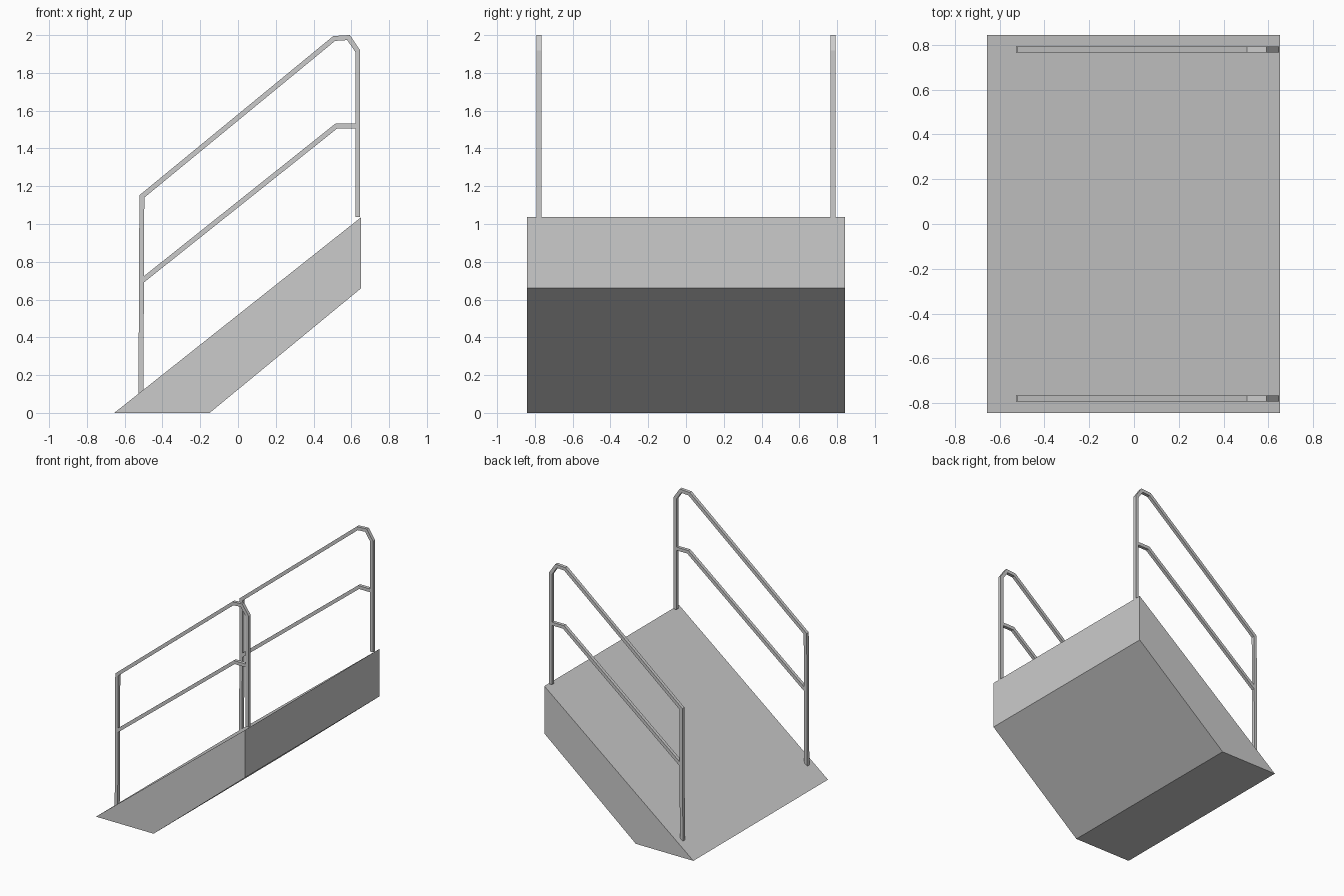
import bpy
import bmesh
from mathutils import Vector

cube = bpy.data.objects.get("Cube")
if cube:
    bpy.data.objects.remove(cube, do_unlink=True)

grey = bpy.data.materials.new("plain grey")
grey.use_nodes = True
grey.diffuse_color = (0.6, 0.6, 0.6, 1)
grey.node_tree.nodes["Principled BSDF"].inputs["Base Color"].default_value = (0.6, 0.6, 0.6, 1)


def prism(name, outline, y, depth):
    """Extrude an x-z outline along y, centred on y."""
    bm = bmesh.new()
    face = bm.faces.new([bm.verts.new((x, y - depth / 2, z)) for x, z in outline])
    ext = bmesh.ops.extrude_face_region(bm, geom=[face])
    moved = [v for v in ext["geom"] if isinstance(v, bmesh.types.BMVert)]
    bmesh.ops.translate(bm, verts=moved, vec=(0, depth, 0))
    bmesh.ops.recalc_face_normals(bm, faces=bm.faces)
    mesh = bpy.data.meshes.new(name)
    bm.to_mesh(mesh)
    bm.free()
    mesh.materials.append(grey)
    obj = bpy.data.objects.new(name, mesh)
    bpy.context.collection.objects.link(obj)
    return obj


def bar(name, path, y, width=0.026):
    """Square bar along an x-z path with mitred corners."""
    pts = [Vector(p) for p in path]
    dirs = [(b - a).normalized() for a, b in zip(pts, pts[1:])]
    left, right = [], []
    for i, p in enumerate(pts):
        d0, d1 = dirs[max(i - 1, 0)], dirs[min(i, len(dirs) - 1)]
        n0, n1 = Vector((-d0.y, d0.x)), Vector((-d1.y, d1.x))
        m = (n0 + n1).normalized()
        off = m * (width / 2 / m.dot(n0))
        left.append(p + off)
        right.append(p - off)
    return prism(name, left + right[::-1], y, width)


# Sloping body
prism("ramp_body", [(-0.655, 0), (-0.15, 0), (0.652, 0.66), (0.652, 1.036)], 0, 1.686)

# Handrail on each side
for side, y in (("front", -0.779), ("back", 0.779)):
    bar(side + "_handrail", [(-0.514, 0.1), (-0.509, 1.146), (0.509, 1.982),
                             (0.585, 1.987), (0.634, 1.915), (0.634, 1.036)], y)
    bar(side + "_middle_rail", [(-0.511, 0.697), (0.521, 1.519), (0.63, 1.519)], y)
